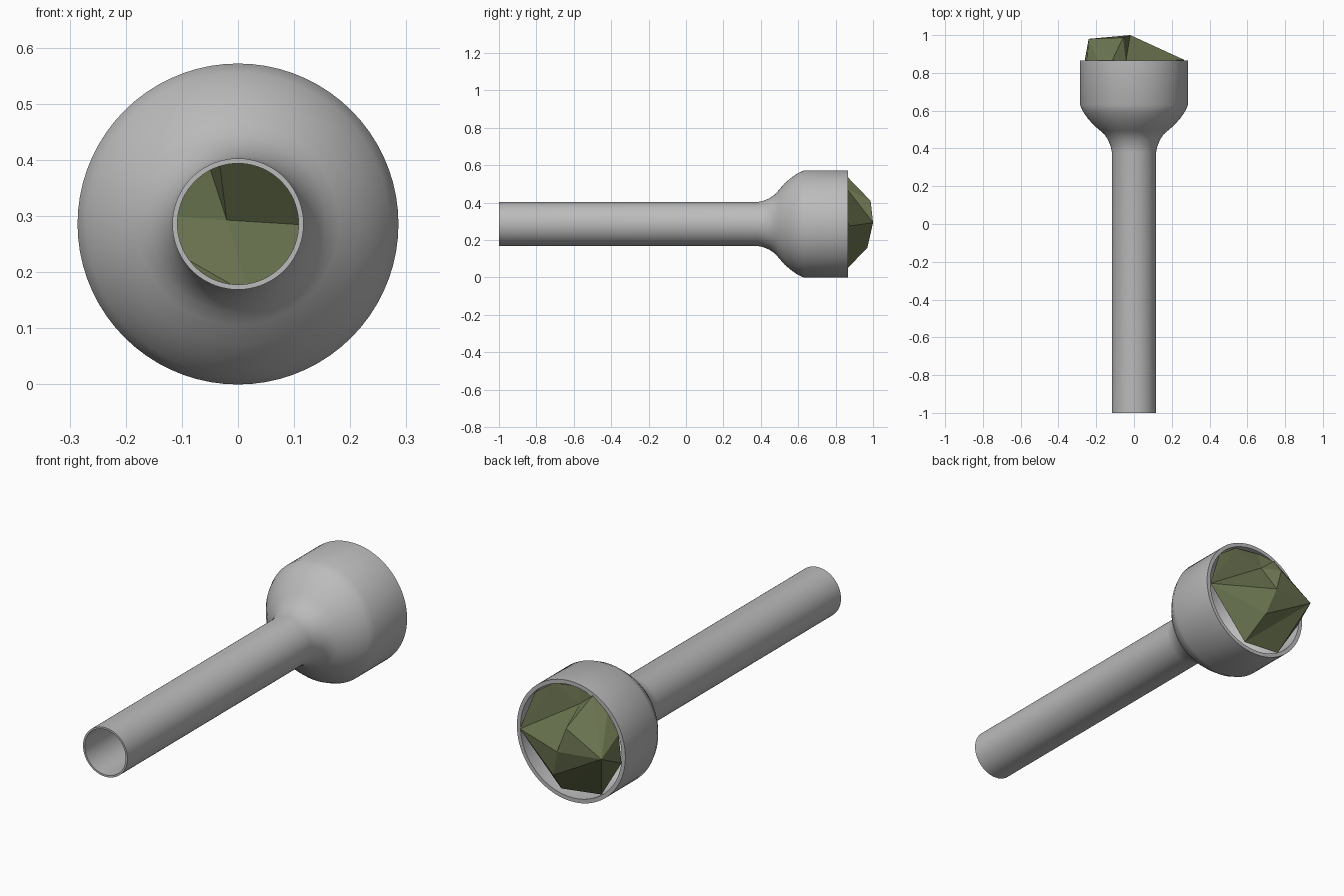
import bpy, bmesh, math

if "Cube" in bpy.data.objects:
    bpy.data.objects.remove(bpy.data.objects["Cube"])

AXIS_Z = 0.286


def material(name, rgb):
    m = bpy.data.materials.new(name)
    m.diffuse_color = (*rgb, 1)
    m.use_nodes = True
    m.node_tree.nodes["Principled BSDF"].inputs["Base Color"].default_value = m.diffuse_color
    return m


def finish(bm, name, mat):
    bmesh.ops.recalc_face_normals(bm, faces=bm.faces)
    me = bpy.data.meshes.new(name)
    bm.to_mesh(me)
    bm.free()
    me.materials.append(mat)
    ob = bpy.data.objects.new(name, me)
    bpy.context.collection.objects.link(ob)
    return ob


grey = material("pale grey", (0.5, 0.5, 0.5))
olive = material("olive green", (0.15, 0.18, 0.083))

# hollow handle flaring into a cup: closed wall profile (radius, y) turned about the y axis
profile = [(0.117, -1), (0.117, 0.38), (0.123, 0.41), (0.137, 0.445), (0.157, 0.475),
           (0.18, 0.495), (0.215, 0.525), (0.245, 0.56), (0.27, 0.595), (0.286, 0.63),
           (0.286, 0.865), (0.267, 0.865), (0.267, 0.635), (0.245, 0.59), (0.21, 0.55),
           (0.17, 0.515), (0.14, 0.475), (0.118, 0.43), (0.108, 0.38), (0.108, -1)]
SIDES = 72
bm = bmesh.new()
rings = []
for i in range(SIDES):
    a = 2 * math.pi * i / SIDES
    rings.append([bm.verts.new((r * math.cos(a), y, AXIS_Z + r * math.sin(a)))
                  for r, y in profile])
n = len(profile)
for i in range(SIDES):
    p, q = rings[i], rings[(i + 1) % SIDES]
    for k in range(n):
        bm.faces.new((p[k], p[(k + 1) % n], q[(k + 1) % n], q[k]))
tube = finish(bm, "flared_tube", grey)
bpy.context.view_layer.objects.active = tube
tube.select_set(True)
bpy.ops.object.shade_smooth_by_angle(angle=math.radians(35))

# faceted open crystal sheet set in the mouth of the cup
points = {
    "apex": (-0.02, 1.0, 0.293), "right": (0.268, 0.868, 0.275),
    "ridge": (-0.058, 0.987, 0.41), "top_left": (-0.115, 0.866, 0.535),
    "valley": (-0.043, 0.86, 0.475), "top": (-0.035, 0.85, 0.55),
    "top_b": (0.1, 0.85, 0.533), "top_c": (0.2, 0.85, 0.463),
    "corner": (-0.24, 0.98, 0.308), "low_ridge": (0.02, 0.97, 0.16),
    "bottom": (0.055, 0.86, 0.045), "low_left": (-0.15, 0.85, 0.067),
    "left": (-0.262, 0.86, 0.25), "up_left": (-0.248, 0.862, 0.385),
    "up_left_b": (-0.19, 0.862, 0.473),
}
facets = ["right apex ridge valley", "right valley top top_b top_c",
          "valley ridge top_left top", "apex corner ridge",
          "ridge corner up_left up_left_b top_left", "apex low_ridge corner",
          "low_ridge bottom corner", "corner bottom low_left",
          "corner low_left left", "corner left up_left",
          "right bottom low_ridge apex"]
bm = bmesh.new()
v = {k: bm.verts.new(co) for k, co in points.items()}
for f in facets:
    bm.faces.new([v[k] for k in f.split()])
bmesh.ops.triangulate(bm, faces=bm.faces)
finish(bm, "crystal", olive)
